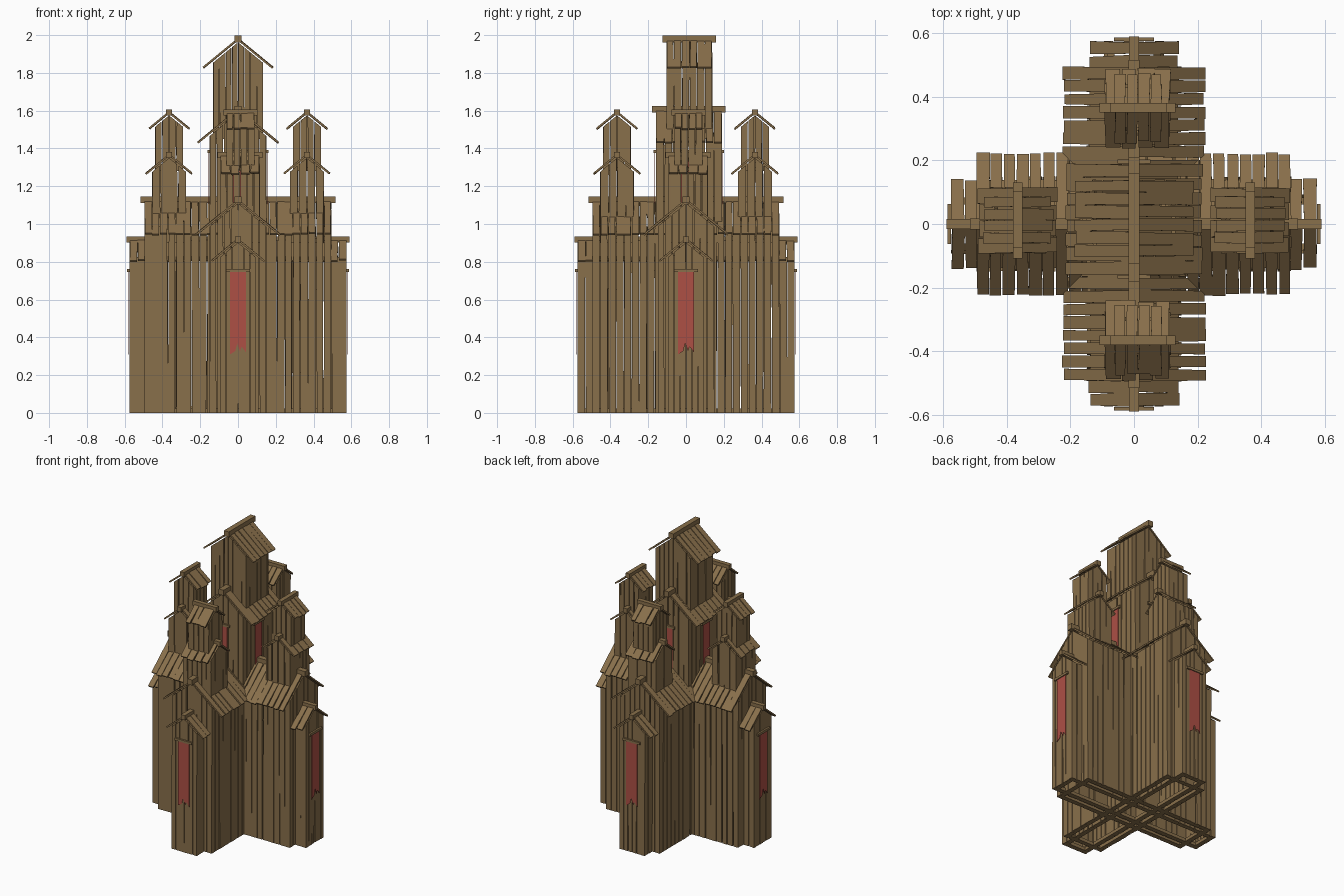
import bpy, bmesh, math, random
from mathutils import Matrix, Vector

if "Cube" in bpy.data.objects:
    bpy.data.objects.remove(bpy.data.objects["Cube"])

random.seed(7)
SLOPE = 0.82


def material(name, col):
    m = bpy.data.materials.new(name)
    m.diffuse_color = (*col, 1)
    m.use_nodes = True
    m.node_tree.nodes["Principled BSDF"].inputs["Base Color"].default_value = m.diffuse_color
    return m


WOOD = material("wood", (0.25, 0.16, 0.07))
RED = material("red_cloth", (0.42, 0.08, 0.06))


def finish(bm, name, mat, mtx):
    bmesh.ops.recalc_face_normals(bm, faces=bm.faces)
    me = bpy.data.meshes.new(name)
    bm.to_mesh(me)
    bm.free()
    me.materials.append(mat)
    ob = bpy.data.objects.new(name, me)
    ob.matrix_world = mtx
    bpy.context.collection.objects.link(ob)


def slab(bm, pts, thick):
    """Extrude a flat outline by a thickness vector."""
    a = [bm.verts.new(p) for p in pts]
    b = [bm.verts.new(Vector(p) + Vector(thick)) for p in pts]
    n = len(a)
    bm.faces.new(a)
    bm.faces.new(b[::-1])
    for i in range(n):
        bm.faces.new((a[i], b[i], b[(i + 1) % n], a[(i + 1) % n]))


def box(bm, x0, x1, y0, y1, z0, z1):
    slab(bm, [(x0, y0, z0), (x1, y0, z0), (x1, y1, z0), (x0, y1, z0)], (0, 0, z1 - z0))


def strips(a, b, width):
    """Uneven plank edges: (low start, low end, high start, high end)."""
    n = max(4, 2 * round((b - a) / width / 2))
    w = (b - a) / n
    for i in range(n):
        s, e = a + i * w, a + (i + 1) * w
        j = lambda: random.uniform(-0.03, 0.13) * w
        yield (max(a, s + j()), min(b, e - j()), max(a, s + j()), min(b, e - j()))


def house(name, half_w, half_l, z0, apex, eave, along_y=False, loc=(0, 0), shift=0.0, beam=0.036):
    """Plank-walled house with its gables at the ends of the local x axis."""
    mtx = Matrix.Translation((loc[0], loc[1], 0)) @ Matrix.Rotation(math.pi / 2 if along_y else 0, 4, 'Z')
    xa, xb = shift - half_l, shift + half_l
    roof_z = lambda y: apex - SLOPE * abs(y)
    t = 0.012
    # Walls: long sides, gable ends, corner posts and sill
    bm = bmesh.new()
    for s in (-1, 1):
        for a, b, c, d in strips(xa, xb, 0.04):
            y = s * (half_w + random.uniform(-0.003, 0))
            top = roof_z(half_w) - 0.008
            slab(bm, [(a, y, z0), (b, y, z0), (d, y, top), (c, y, top)], (0, -s * t, 0))
        for a, b, c, d in strips(-half_w, half_w, 0.037):
            x = (xb if s > 0 else xa) - s * random.uniform(0, 0.003)
            slab(bm, [(x, a, z0), (x, b, z0), (x, d, roof_z(d) - 0.008), (x, c, roof_z(c) - 0.008)],
                 (-s * t, 0, 0))
        y0, y1 = sorted((s * (half_w - 0.012), s * (half_w - 0.034)))
        box(bm, xa + t, xb - t, y0, y1, z0, z0 + 0.022)
        for x in (xa + 0.023, xb - 0.023):
            box(bm, x - 0.011, x + 0.011, y0, y1, z0, roof_z(half_w))
    for x in (xa + 0.023, xb - 0.023):
        box(bm, x - 0.011, x + 0.011, -half_w + t, half_w - t, z0, z0 + 0.022)
    finish(bm, name + "_walls", WOOD, mtx)
    # Roof boards on both slopes
    bm = bmesh.new()
    for s in (-1, 1):
        for a, b, c, d in strips(xa, xb, 0.043):
            e = eave - random.uniform(0, 0.008)
            lift = random.uniform(0, 0.004)
            lo, hi = (s * e, roof_z(e) + lift), (0, apex + lift)
            slab(bm, [(a, *lo), (b, *lo), (d, *hi), (c, *hi)], (0, s * 0.006, 0.008))
    finish(bm, name + "_roof", WOOD, mtx)
    # Ridge beam
    bm = bmesh.new()
    o = 0.014 if half_w < 0.1 else 0.02
    box(bm, xa - o, xb + o, -beam / 2, beam / 2, apex - 0.008, apex + beam * 0.8)
    finish(bm, name + "_ridge_beam", WOOD, mtx)


def banner(name, angle, dist, top, bottom, w, shift=(0, 0)):
    """Torn cloth hung from a small rail, facing -y before rotation."""
    mtx = Matrix.Translation((*shift, 0)) @ Matrix.Rotation(angle, 4, 'Z')
    y = -dist
    n = 0.13 * (top - bottom)
    outline = [(-w, top), (-w, bottom), (-0.35 * w, bottom + 0.3 * n), (-0.1 * w, bottom + n),
               (0.25 * w, bottom + 0.3 * n), (0.45 * w, bottom + 0.7 * n), (w, bottom + 0.2 * n), (w, top)]
    bm = bmesh.new()
    slab(bm, [(x, y - 0.003, z) for x, z in outline], (0, -0.003, 0))
    finish(bm, name + "_cloth", RED, mtx)
    bm = bmesh.new()
    box(bm, -1.5 * w, 1.5 * w, y - 0.012, y, top - 0.004, top + 0.012)
    finish(bm, name + "_rail", WOOD, mtx)


# Crossing halls and the longer, lower porches running through them
for along_y in (False, True):
    tag = "side" if not along_y else "front"
    house(tag + "_hall", 0.15, 0.495, 0, 1.118, 0.22, along_y)
    house(tag + "_porch", 0.095, 0.575, 0, 0.91, 0.138, along_y, beam=0.03)

# Central tower in two stages
house("central_tower_lower", 0.15, 0.175, 0.9, 1.597, 0.212, True, shift=0.015)
house("central_tower_upper", 0.132, 0.122, 1.45, 1.97, 0.183, True, shift=0.018)

# Four small two-stage towers, one on each arm
for i, (x, y) in enumerate([(0.365, 0), (-0.365, 0), (0, 0.365), (0, -0.365)]):
    turned = y == 0
    house(f"arm_tower_lower_{i}", 0.09, 0.105, 0.9, 1.358, 0.122, turned, (x, y), 0.011, 0.03)
    house(f"arm_tower_upper_{i}", 0.075, 0.075, 1.28, 1.583, 0.106, turned, (x, y), 0.013, 0.03)

# Banners on the porches and the central tower
for i in range(4):
    a = i * math.pi / 2
    banner(f"porch_banner_{i}", a, 0.575, 0.75, 0.31, 0.042)
    banner(f"tower_banner_{i}", a, 0.15 if i % 2 else 0.175, 1.38, 1.1, 0.035,
           (0, 0) if i % 2 else (0, 0.015))
